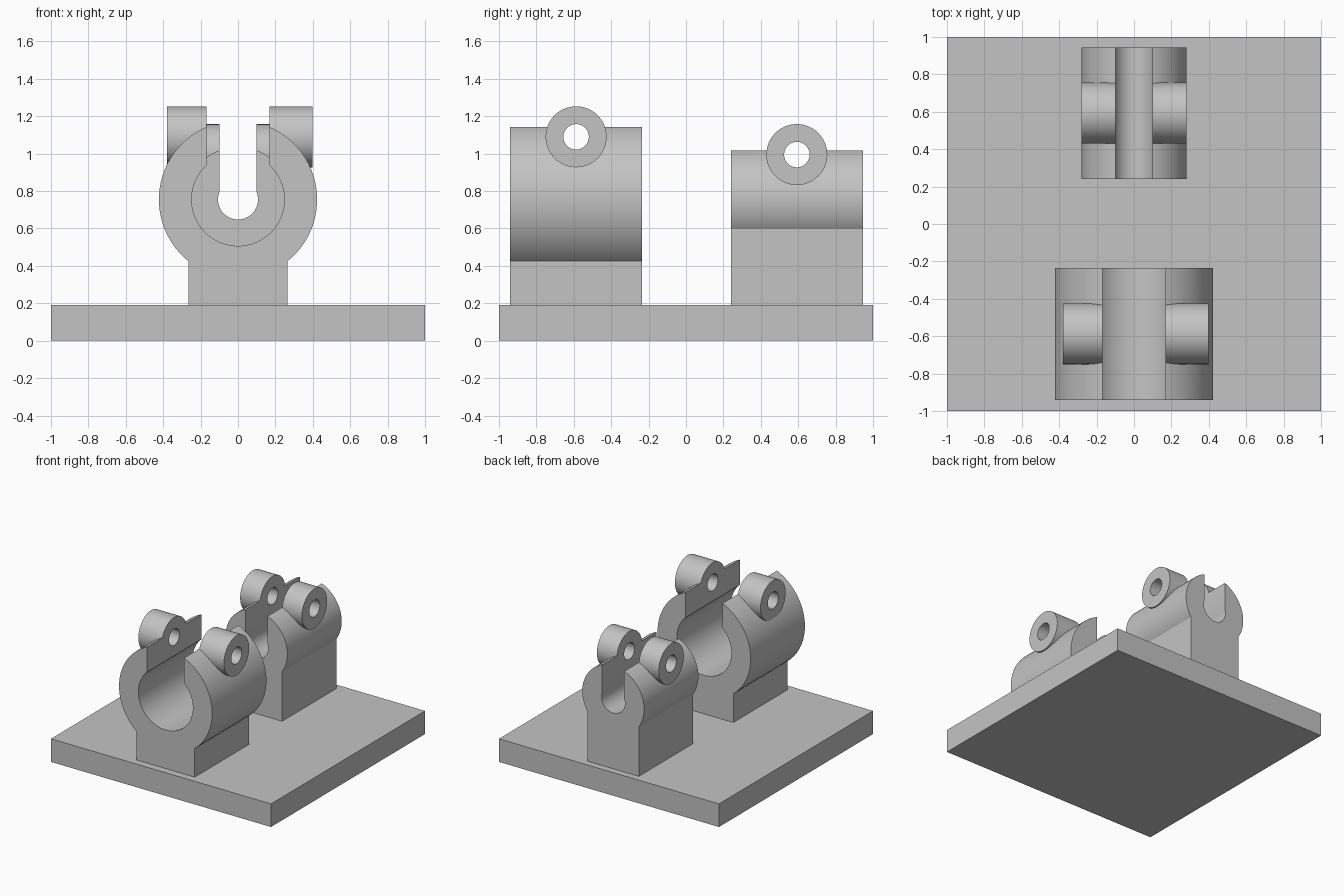
import bpy
import math
from mathutils import Matrix

if "Cube" in bpy.data.objects:
    bpy.data.objects.remove(bpy.data.objects["Cube"])

# Single plain grey material
GREY = (0.55, 0.55, 0.55, 1)
grey = bpy.data.materials.new("light_grey")
grey.use_nodes = True
grey.diffuse_color = GREY
grey.node_tree.nodes["Principled BSDF"].inputs["Base Color"].default_value = GREY

BASE_TOP = 0.19
AXIS_Z = 0.755
STEPS = 72


def arc(radius, start, end, steps=STEPS):
    """Points on a circle about the bore axis, in the x-z plane."""
    angles = [start + (end - start) * i / steps for i in range(steps + 1)]
    return [(radius * math.cos(a), AXIS_Z + radius * math.sin(a)) for a in angles]


def extrude(name, profile, y0, y1):
    """Solid made by sweeping a counter-clockwise x-z profile along y."""
    n = len(profile)
    verts = [(x, y, z) for y in (y0, y1) for x, z in profile]
    faces = [list(range(n)), list(range(2 * n - 1, n - 1, -1))]
    faces += [(i, i + n, (i + 1) % n + n, (i + 1) % n) for i in range(n)]
    mesh = bpy.data.meshes.new(name)
    mesh.from_pydata(verts, [], faces)
    mesh.materials.append(grey)
    obj = bpy.data.objects.new(name, mesh)
    bpy.context.collection.objects.link(obj)
    return obj


def rod(name, radius, x0, x1, y, z):
    """Cylinder lying along x."""
    bpy.ops.mesh.primitive_cylinder_add(vertices=64, radius=radius, depth=x1 - x0)
    obj = bpy.context.object
    obj.name = name
    obj.data.transform(Matrix.Translation(((x0 + x1) / 2, y, z))
                       @ Matrix.Rotation(math.pi / 2, 4, "Y"))
    obj.data.materials.append(grey)
    return obj


def combine(target, tool, operation):
    """Apply a boolean and discard the tool."""
    mod = target.modifiers.new(operation.lower(), "BOOLEAN")
    mod.object = tool
    mod.operation = operation
    mod.solver = "EXACT"
    bpy.context.view_layer.objects.active = target
    bpy.ops.object.modifier_apply(modifier=mod.name)
    bpy.data.objects.remove(tool)


def clamp(name, y0, y1, outer, bore, slot, foot, lug_x, lug_z):
    """Split pillow clamp: foot, barrel, bolt lugs, keyhole slot, bolt hole."""
    y = (y0 + y1) / 2
    # Barrel standing on its foot
    a = math.acos(foot / outer)
    profile = [(-foot, BASE_TOP), (foot, BASE_TOP)] + arc(outer, -a, math.pi + a)
    body = extrude(name, profile, y0, y1)
    # Bolt lugs, made as one bar that the slot then splits
    combine(body, rod("lug_bar", 0.163, *lug_x, y, lug_z), "UNION")
    # Keyhole: round bore open to the top
    b = math.acos(slot / bore)
    keyhole = arc(bore, math.pi - b, 2 * math.pi + b) + [(slot, 1.6), (-slot, 1.6)]
    combine(body, extrude("keyhole_cutter", keyhole, y0 - 0.1, y1 + 0.1), "DIFFERENCE")
    # Bolt hole through both lugs
    combine(body, rod("bolt_cutter", 0.068, -0.6, 0.6, y, lug_z), "DIFFERENCE")
    # Smooth round faces, crisp edges
    bpy.ops.object.select_all(action="DESELECT")
    body.select_set(True)
    bpy.context.view_layer.objects.active = body
    bpy.ops.object.shade_smooth_by_angle(angle=math.radians(25))
    return body


# Base plate
bpy.ops.mesh.primitive_cube_add(size=1, location=(0, 0, BASE_TOP / 2))
base = bpy.context.object
base.name = "base_plate"
base.scale = (2, 2, BASE_TOP)
base.data.materials.append(grey)

# Large clamp at the front, small clamp at the back
clamp("front_clamp", -0.94, -0.235, outer=0.423, bore=0.248, slot=0.168,
      foot=0.265, lug_x=(-0.38, 0.398), lug_z=1.09)
clamp("back_clamp", 0.24, 0.945, outer=0.281, bore=0.107, slot=0.1,
      foot=0.233, lug_x=(-0.281, 0.281), lug_z=0.995)
